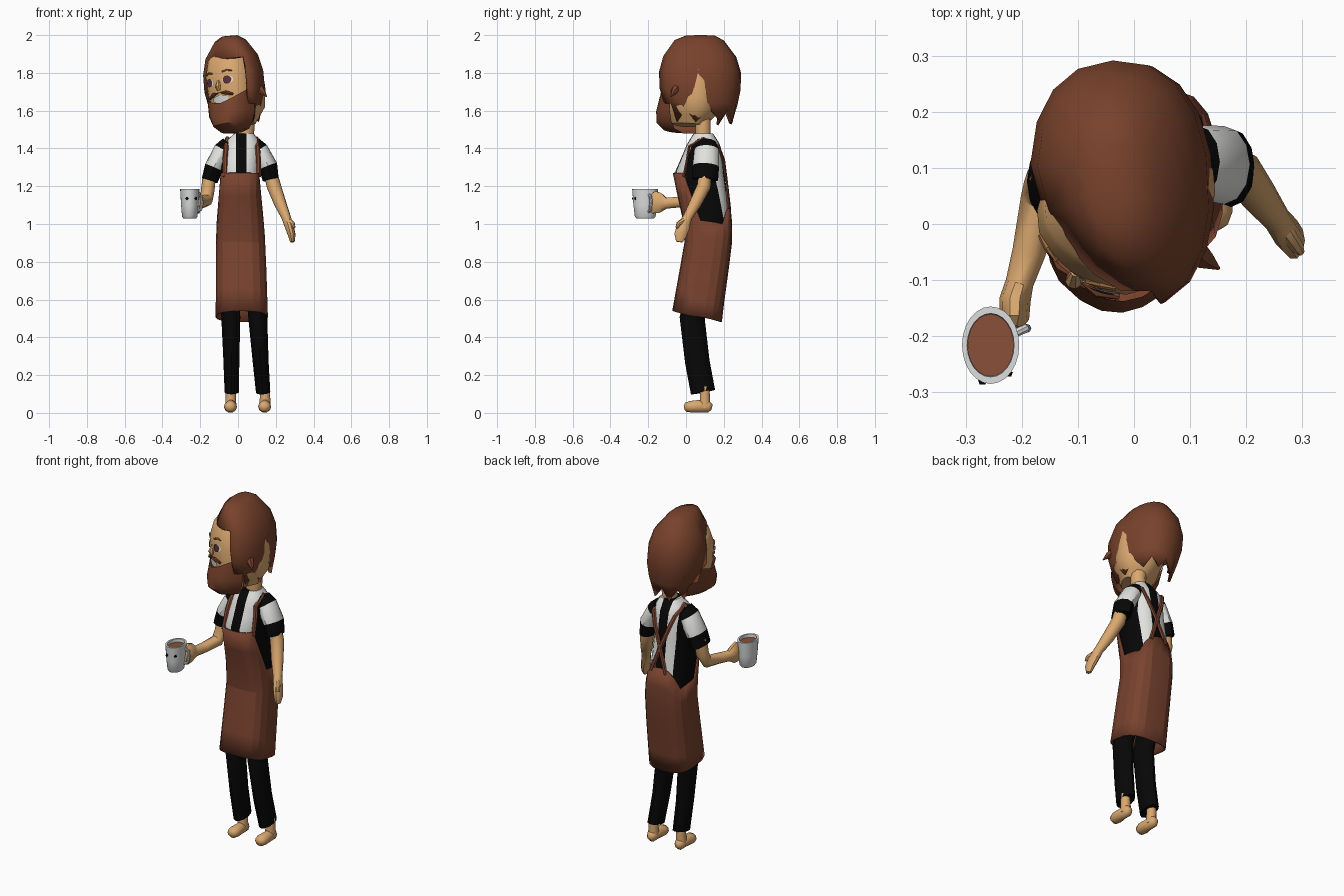
import bpy, bmesh, math
from mathutils import Vector, Matrix

if "Cube" in bpy.data.objects:
    bpy.data.objects.remove(bpy.data.objects["Cube"])

def mat(name, r, g, b):
    m = bpy.data.materials.new(name)
    m.diffuse_color = (r, g, b, 1)
    m.use_nodes = True
    m.node_tree.nodes["Principled BSDF"].inputs["Base Color"].default_value = m.diffuse_color
    return m

HAIR = mat("hair brown", 0.19, 0.055, 0.025)
APRON = mat("apron brown", 0.19, 0.055, 0.028)
SKIN = mat("skin", 0.70, 0.39, 0.16)
BLACK = mat("black cloth", 0.002, 0.002, 0.002)
WHITE = mat("white cloth", 0.75, 0.75, 0.73)
MUG = mat("mug grey", 0.72, 0.73, 0.73)
COFFEE = mat("coffee", 0.25, 0.08, 0.04)
IRIS = mat("eye purple", 0.09, 0.03, 0.04)
BROW = mat("brow brown", 0.33, 0.14, 0.045)

def grid(name, rows, mats, closed=True, caps=(True, True), rowmat=None, cuts=(), rule=None,
         M=None, thick=0, drop=None, angle=40):
    """Skin a list of equal-length point rows."""
    bm = bmesh.new()
    vs = [[bm.verts.new(p) for p in r] for r in rows]
    n = len(rows[0])
    for i in range(len(rows) - 1):
        for j in range(n if closed else n - 1):
            k = (j + 1) % n
            if drop and drop(i, j):
                continue
            f = bm.faces.new((vs[i][j], vs[i][k], vs[i + 1][k], vs[i + 1][j]))
            f.material_index = rowmat[i] if rowmat else 0
    for c, r, i in ((caps[0], vs[0], 0), (caps[1], vs[-1], -1)):
        if c and closed:
            f = bm.faces.new(r)
            f.material_index = rowmat[i] if rowmat else 0
    for x in cuts:
        bmesh.ops.bisect_plane(bm, geom=bm.verts[:] + bm.edges[:] + bm.faces[:],
                               plane_co=(x, 0, 0), plane_no=(1, 0, 0))
    if rule:
        for f in bm.faces:
            f.material_index = rule(f.calc_center_median())
    bmesh.ops.delete(bm, geom=[v for v in bm.verts if not v.link_faces], context='VERTS')
    bmesh.ops.recalc_face_normals(bm, faces=bm.faces[:])
    if M:
        bmesh.ops.transform(bm, matrix=M, verts=bm.verts[:])
    me = bpy.data.meshes.new(name)
    bm.to_mesh(me)
    bm.free()
    for m in mats:
        me.materials.append(m)
    ob = bpy.data.objects.new(name, me)
    bpy.context.collection.objects.link(ob)
    bpy.ops.object.select_all(action='DESELECT')
    ob.select_set(True)
    bpy.context.view_layer.objects.active = ob
    bpy.ops.object.shade_smooth_by_angle(angle=math.radians(angle))
    if thick:
        s = ob.modifiers.new("thickness", 'SOLIDIFY')
        s.thickness, s.offset = thick, -1
    return ob

def tube(name, pts, radii, m, n=10, M=None, **kw):
    """Tube along pts; radii are (x radius, other radius)."""
    P = [Vector(p) for p in pts]
    rows = []
    for i, p in enumerate(P):
        d = (P[min(i + 1, len(P) - 1)] - P[max(i - 1, 0)]).normalized()
        u = Vector((1, 0, 0))
        u = (u - d * u.dot(d)).normalized()
        v = d.cross(u)
        a, b = radii[i] if isinstance(radii[i], tuple) else (radii[i], radii[i])
        rows.append([p + u * a * math.cos(2 * math.pi * k / n) + v * b * math.sin(2 * math.pi * k / n)
                     for k in range(n)])
    return grid(name, rows, m if isinstance(m, list) else [m], M=M, **kw)

def lerp(table, z):
    table = sorted(table)
    z = max(table[0][0], min(table[-1][0], z))
    for a, b in zip(table, table[1:]):
        if z <= b[0]:
            t = (z - a[0]) / (b[0] - a[0])
            return [p + (q - p) * t for p, q in zip(a[1:], b[1:])]

def oval(sec, z, deg, grow=0, p=2.5):
    """Point on a squarish oval section, angle measured from the front."""
    cx, cy, rx, ry = sec
    s, c = math.sin(math.radians(deg)), math.cos(math.radians(deg))
    f = lambda v: math.copysign(abs(v) ** (2 / p), v) if abs(v) > 1e-6 else 0
    return (cx + (rx + grow) * f(s), cy - (ry + grow) * f(c), z)

def surf(sec, x, side, off, p=2.5):
    cx, cy, rx, ry = sec
    return cy + side * (off + ry * (1 - min(1, abs((x - cx) / rx)) ** p) ** (1 / p))

# Body sections: z, centre x, centre y, radius x, radius y
BODY = [(.5, .02, .055, .14, .135), (.75, .017, .095, .135, .13), (.95, .013, .125, .13, .125),
        (1.1, .01, .10, .12, .135), (1.27, .01, .07, .113, .14), (1.35, .014, .085, .112, .12),
        (1.42, .023, .092, .106, .098), (1.45, .026, .092, .088, .08), (1.478, .032, .092, .062, .062)]

# Striped shirt
zs = (.9, 1.0, 1.1, 1.2, 1.28, 1.35, 1.39, 1.42, 1.45, 1.478)
grid("shirt", [[oval(lerp(BODY, z), z, a, -.01) for a in range(0, 360, 18)] for z in zs],
     [BLACK, WHITE], cuts=(-.06, -.01, .045, .1),
     rule=lambda c: 1 if -.06 < c.x < -.01 or .045 < c.x < .1 else 0)

# Apron wrapping the hips, with bib in front
TOP = [(0, 1.27), (60, 1.27), (80, 1.02), (120, 1.0), (150, 1.09), (180, 1.11)]
rows = []
for i in range(7):
    row = []
    for a in range(0, 360, 20):
        b = .51 + .03 * math.cos(math.radians(a))
        z = b + (lerp(TOP, min(a, 360 - a))[0] - b) * i / 6
        row.append(oval(lerp(BODY, z), z, a, 0, 2.8))
    rows.append(row)
grid("apron", rows, [APRON], caps=(False, False), thick=.008, angle=12)

# Crossed straps
for s, side in ((-1, "right"), (1, "left")):
    pts = []
    for dx, z, d in ((.088, 1.25, -1), (.088, 1.35, -1), (.083, 1.41, -1), (.076, 1.455, 0),
                     (.07, 1.41, 1), (.047, 1.34, 1), (.0, 1.22, 1), (-.05, 1.08, 1)):
        x = .02 + s * dx
        pts.append((x, surf(lerp(BODY, z), x, d, -.002) if d else .092, z))
    tube(side + "_strap", pts, [(.013, .008)] * 8, APRON, n=6)

# Neck
tube("neck", [(.035, .09, 1.42), (.047, .09, 1.52), (.02, .08, 1.64)], [.044, .042, .05], SKIN)

# Short sleeves with one white band
SR = [(.045, .055), (.05, .066), (.05, .07), (.043, .07)]
tube("left_sleeve", [(.08, .11, 1.42), (.112, .11, 1.39), (.16, .105, 1.305), (.173, .10, 1.235)],
     SR, [BLACK, WHITE], rowmat=[0, 1, 0], n=12)
tube("right_sleeve", [(-.05, .09, 1.42), (-.08, .085, 1.39), (-.128, .08, 1.297), (-.15, .075, 1.23)],
     SR, [BLACK, WHITE], rowmat=[0, 1, 0], n=12)

# Arms and hands
tube("left_arm", [(.172, .10, 1.27), (.19, .095, 1.2), (.223, .05, 1.11), (.255, .008, 1.035),
                  (.272, -.015, .985), (.285, -.03, .94), (.288, -.035, .905)],
     [.036, .038, .033, .025, (.024, .036), (.02, .034), (.012, .018)], SKIN)
tube("left_thumb", [(.268, -.01, 1.02), (.29, -.04, 1.0), (.297, -.05, .98)], [.016, .013, .007], SKIN, n=8)
tube("right_arm", [(-.15, .08, 1.27), (-.16, .075, 1.18), (-.168, .045, 1.125), (-.187, -.05, 1.115),
                   (-.204, -.105, 1.11), (-.212, -.135, 1.112), (-.213, -.17, 1.115), (-.213, -.188, 1.118)],
     [.035, .036, .034, .03, (.025, .03), (.028, .055), (.026, .062), (.012, .045)], SKIN)

# Mug, coffee, handle and two dot eyes
def cup(z, k):
    return [(-.2555 + .051 * k * math.cos(t * math.pi / 12), -.216 + .069 * k * math.sin(t * math.pi / 12), z)
            for t in range(24)]
grid("mug", [cup(1.03, .68), cup(1.04, .8), cup(1.1, .9), cup(1.17, .98), cup(1.186, 1), cup(1.186, .82),
             cup(1.165, .8)], [MUG], caps=(True, False))
grid("coffee", [cup(1.15, .8), cup(1.168, .81)], [COFFEE])
tube("mug_handle", [(-.215, -.195, 1.155), (-.194, -.187, 1.145), (-.191, -.186, 1.11), (-.197, -.188, 1.075),
                    (-.22, -.197, 1.065)], [.008] * 5, MUG, n=8)
for i, (x, y) in enumerate(((-.27, -.278), (-.224, -.264))):
    tube("mug_eye_%d" % i, [(x, y, 1.135), (x, y - .008, 1.135)], [.008, .005], BLACK, n=8)

# Trouser legs and bare feet
for side, xs in (("right", (-.045, -.038, -.035, -.033)), ("left", (.085, .105, .12, .133))):
    ys = ((.11, .8), (.033, .5), (.06, .27), (.09, .11))
    tube(side + "_trouser", [(x, y, z) for x, (y, z) in zip(xs, ys)],
         [(.055, .075), (.05, .067), (.042, .065), (.038, .065)], BLACK, n=12)
    x = xs[3] + (.01 if side == "left" else -.005)
    tube(side + "_ankle", [(x, .1, .14), (x, .1, .07), (x, .1, .025)], [.026, .028, .03], SKIN)
    tube(side + "_foot", [(x, .138, .03), (x, .12, .034), (x, .06, .035), (x - .002, .025, .033),
                          (x - .004, 0, .03), (x - .004, -.01, .028)],
         [(.015, .015), (.028, .033), (.03, .034), (.035, .032), (.028, .026), (.014, .012)], SKIN, angle=60)

# Head frame: turned to the right and tilted; the hair is turned less
def frame(x, y, yaw, roll):
    return (Matrix.Translation((x, y, 1.75)) @ Matrix.Rotation(math.radians(yaw), 4, 'Z')
            @ Matrix.Rotation(math.radians(roll), 4, 'Y'))
H, H2 = frame(0, .06, -35, -10), frame(-.022, .067, 3, -5)
FACE = [(-.23, 0, -.03, .065, .09), (-.15, 0, -.025, .118, .148), (-.05, 0, -.025, .135, .16),
        (.05, 0, -.025, .135, .158), (.13, 0, -.02, .115, .135), (.2, 0, 0, .06, .07)]
grid("head", [[oval(lerp(FACE, z), z, a) for a in range(0, 360, 18)]
              for z in (-.23, -.19, -.15, -.1, -.05, 0, .05, .1, .13, .2)], [SKIN], M=H)

# Hair shell, pushed in and open over the face, with a jagged lower edge
HR = [(.247, 0, .01, .04, .08), (.222, 0, 0, .082, .135), (.135, 0, 0, .14, .2), (.05, 0, 0, .16, .225),
      (-.04, 0, 0, .161, .222), (-.12, 0, .005, .145, .2), (-.185, 0, .015, .115, .17)]
def signed(a):
    return (a + 180) % 360 - 180
rows = []
for i, s in enumerate(HR):
    row = []
    for a in range(0, 360, 20):
        p = Vector(oval(s[1:], s[0], a, p=2.3))
        k = 1 - .24 * max(0, math.cos(math.radians(signed(a + 45) * 1.6))) * (abs(signed(a + 45)) < 56) * (i > 0)
        p.x, p.y = p.x * k, p.y * k
        if i == 6:
            p.z += .03 if (a // 20) % 2 else -.035
        row.append(p)
    rows.append(row)
def opening(i, j):
    a = signed(j * 20 + 10)
    return (i >= 2 and -80 < a < 20) or (i >= 4 and -100 < a < 20) or (i >= 5 and -120 < a < 35)
grid("hair", rows, [HAIR], caps=(True, False), M=H2, thick=.015, drop=opening)
tube("hair_flick", [(.11, -.11, -.03), (.135, -.135, -.055), (.158, -.155, -.09)], [.028, .02, .003], HAIR, n=6, M=H2)

# Beard: front half bowl, high on the cheeks, low under the mouth
ROWS = [(0, 0, -.022, .139, .172), (-.17, 0, -.02, .132, .195), (-.225, 0, -.02, .108, .195),
        (-.262, 0, -.03, .075, .14), (-.272, 0, -.05, .01, .02)]
rows = []
for i, s in enumerate(ROWS):
    rows.append([oval(s[1:], s[0] if i else -.112 + .085 * (abs(a) / 96) ** 1.2, a) for a in range(-96, 81, 16)])
grid("beard", rows, [HAIR], closed=False, M=H)

# Face details lying on the skin
def on_face(x, z, off):
    return (x, surf(lerp(FACE, z), x, -1, off), z)
def plate(name, x, z, rx, rz, m, off):
    grid(name, [[on_face(x + k * rx * math.cos(t * math.pi / 8), z + k * rz * math.sin(t * math.pi / 8), off)
                 for t in range(16)] for k in (.1, .6, 1)], [m], caps=(True, False), M=H)
for s, side in ((-1, "right"), (1, "left")):
    plate(side + "_eye_white", s * .058, .005, .028, .021, WHITE, .003)
    plate(side + "_iris", s * .057, .005, .022, .022, IRIS, .006)
    tube(side + "_brow", [on_face(s * x, z, .001) for x, z in ((.032, .052), (.058, .058), (.084, .05))],
         [.004, .006, .004], BROW, n=6, M=H)
plate("teeth", 0, -.09, .05, .02, WHITE, .006)
tube("moustache", [on_face(x, z, .005) for x, z in ((-.075, -.075), (-.04, -.062), (0, -.055), (.04, -.062), (.075, -.075))],
     [.006, .011, .01, .011, .006], HAIR, n=8, M=H)
tube("nose", [on_face(0, .01, -.004), on_face(0, -.025, .008), on_face(0, -.042, .001)], [.008, .016, .011], SKIN, n=8, M=H)
